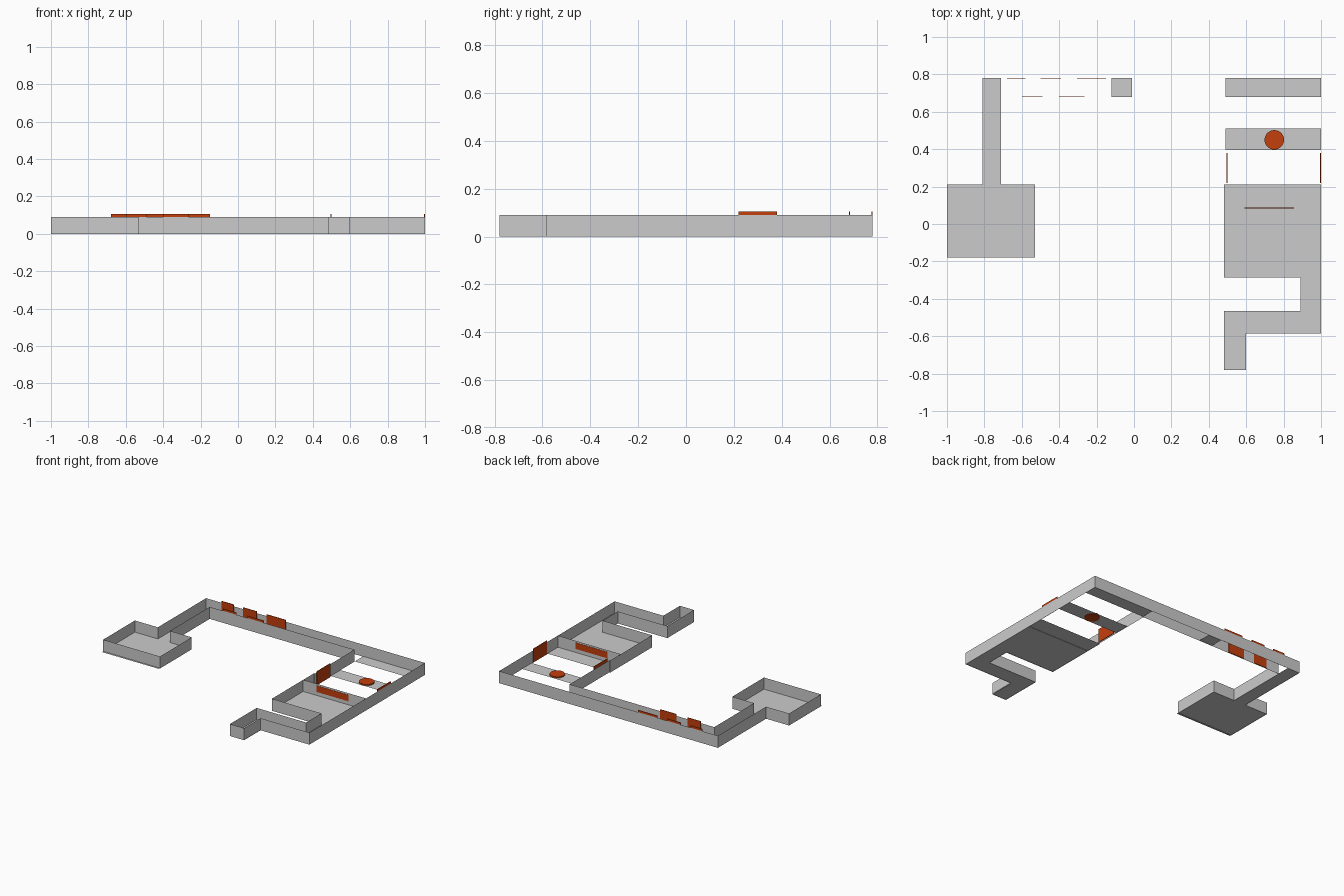
import bpy, math

if "Cube" in bpy.data.objects:
    bpy.data.objects.remove(bpy.data.objects["Cube"])

H = 0.09        # wall height
FZ = 0.003      # floor level
TRAP_TOP = 0.105

orange = bpy.data.materials.new("trap_orange")
orange.diffuse_color = (0.55, 0.05, 0.004, 1)
orange.use_nodes = True
orange.node_tree.nodes["Principled BSDF"].inputs["Base Color"].default_value = orange.diffuse_color


def mesh_object(name, verts, faces):
    me = bpy.data.meshes.new(name)
    me.from_pydata(verts, [], faces)
    me.update()
    ob = bpy.data.objects.new(name, me)
    bpy.context.collection.objects.link(ob)
    return ob


def floor(name, x0, x1, y0, y1):
    return mesh_object(name, [(x0, y0, FZ), (x1, y0, FZ), (x1, y1, FZ), (x0, y1, FZ)],
                       [(0, 1, 2, 3)])


def wall(name, path):
    """Thin upright sheet following a plan path."""
    n = len(path)
    verts = [(x, y, z) for z in (0, H) for x, y in path]
    return mesh_object(name, verts, [(i, i + 1, n + i + 1, n + i) for i in range(n - 1)])


def panel(name, x0, x1, y0, y1, z0, z1):
    verts = [(x, y, z) for z in (z0, z1) for x, y in ((x0, y0), (x1, y0), (x1, y1), (x0, y1))]
    ob = mesh_object(name, verts, [(3, 2, 1, 0), (4, 5, 6, 7), (0, 1, 5, 4),
                                   (1, 2, 6, 5), (2, 3, 7, 6), (3, 0, 4, 7)])
    ob.data.materials.append(orange)
    return ob


# Floors, with open pits left between them
floor("start_room_floor", -1, -0.53, -0.18, 0.21)
floor("west_corridor_floor", -0.81, -0.71, 0.21, 0.78)
floor("north_corridor_island", -0.12, -0.01, 0.68, 0.78)
floor("north_east_floor", 0.49, 1, 0.68, 0.78)
floor("pit_bridge_floor", 0.49, 1, 0.395, 0.51)
floor("main_room_floor", 0.48, 1, -0.285, 0.21)
floor("exit_link_floor", 0.89, 1, -0.465, -0.285)
floor("exit_cross_floor", 0.48, 1, -0.585, -0.465)
floor("exit_end_floor", 0.48, 0.60, -0.78, -0.585)

# Walls
wall("start_room_walls", [(-0.81, 0.21), (-1, 0.21), (-1, -0.165), (-0.53, -0.165),
                          (-0.53, 0.21), (-0.71, 0.21)])
wall("corridor_outer_wall", [(-0.81, 0.21), (-0.81, 0.78), (1, 0.78), (1, 0.085)])
wall("corridor_inner_wall", [(-0.71, 0.21), (-0.71, 0.68), (0.487, 0.68), (0.487, 0.21),
                             (0.48, 0.21), (0.48, 0.085)])
wall("main_room_divider", [(0.48, 0.085), (1, 0.085)])
wall("exit_inner_wall", [(0.48, 0.085), (0.48, -0.285), (0.89, -0.285), (0.89, -0.465),
                         (0.48, -0.465), (0.48, -0.78)])
wall("exit_outer_wall", [(0.48, -0.78), (0.597, -0.78), (0.597, -0.585), (1, -0.585), (1, 0.085)])

# Wall panels along the north corridor
for i, (a, b) in enumerate([(-0.68, -0.58), (-0.50, -0.39), (-0.305, -0.15)]):
    panel(f"north_wall_panel_{i + 1}", a, b, 0.775, 0.779, 0.003, TRAP_TOP)
for i, (a, b) in enumerate([(-0.60, -0.49), (-0.40, -0.265)]):
    panel(f"south_wall_panel_{i + 1}", a, b, 0.681, 0.685, 0.003, TRAP_TOP)

# Facing panels beside the pit
for side, x in (("left", 0.495), ("right", 0.995)):
    panel(f"pit_panel_{side}", x, x + 0.004, 0.22, 0.38, 0.003, TRAP_TOP)

# Panel on the dividing wall, showing on both faces
panel("divider_panel", 0.59, 0.855, 0.083, 0.087, 0.03, 0.077)

# Round floor plate on the bridge
bpy.ops.mesh.primitive_cylinder_add(vertices=32, radius=0.052, depth=0.012,
                                    location=(0.75, 0.45, 0.006))
plate = bpy.context.object
plate.name = "floor_plate"
plate.data.materials.append(orange)
bpy.ops.object.shade_smooth_by_angle(angle=math.radians(30))
